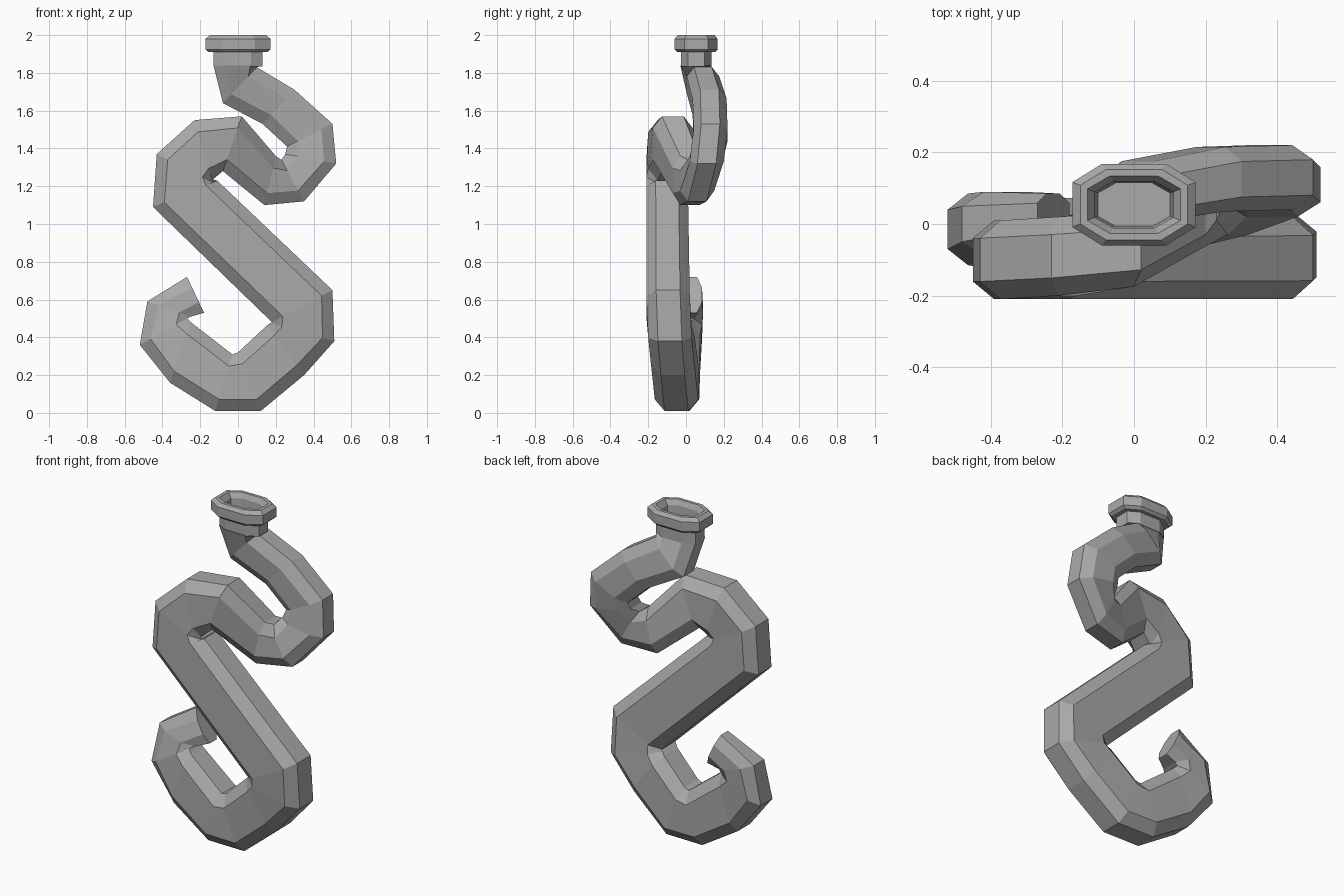
import bpy, bmesh
from mathutils import Vector

cube = bpy.data.objects.get("Cube")
if cube:
    bpy.data.objects.remove(cube)

metal = bpy.data.materials.new("plain grey")
metal.use_nodes = True
GREY = (0.4, 0.4, 0.4, 1)
metal.diffuse_color = GREY
metal.node_tree.nodes["Principled BSDF"].inputs["Base Color"].default_value = GREY


def ring(bm, p, q, y, depth, cut=0.065):
    """Chamfered octagon spanning p to q in the xz plane."""
    p, q = Vector((p[0], y, p[1])), Vector((q[0], y, q[1]))
    span = q - p
    c = min(cut, span.length * 0.3)
    along = span.normalized() * c
    out, flat = Vector((0, depth, 0)), Vector((0, depth * 0.55, 0))
    pts = [p - flat, p + along - out, q - along - out, q - flat,
           q + flat, q - along + out, p + along + out, p + flat]
    return [bm.verts.new(v) for v in pts]


def loft(name, stations):
    """Skin a list of rings and close both ends."""
    bm = bmesh.new()
    rings = [ring(bm, *s) for s in stations]
    for a, b in zip(rings, rings[1:]):
        for i in range(8):
            j = (i + 1) % 8
            bm.faces.new((a[i], a[j], b[j], b[i]))
    bm.faces.new(rings[0][::-1])
    bm.faces.new(rings[-1])
    bmesh.ops.recalc_face_normals(bm, faces=bm.faces)
    mesh = bpy.data.meshes.new(name)
    bm.to_mesh(mesh)
    bm.free()
    mesh.materials.append(metal)
    obj = bpy.data.objects.new(name, mesh)
    bpy.context.collection.objects.link(obj)
    return obj


# Winding pipe: edge point, opposite edge point, depth centre, half depth
loft("winding_pipe", [
    ((-.13, 1.84), (.13, 1.84), .05, .08),
    ((-.08, 1.64), (.10, 1.83), .09, .085),
    ((.13, 1.53), (.30, 1.71), .125, .09),
    ((.26, 1.41), (.50, 1.53), .13, .09),
    ((.25, 1.37), (.52, 1.32), .11, .09),
    ((.23, 1.34), (.35, 1.12), .06, .09),
    ((.20, 1.36), (.14, 1.10), .02, .09),
    ((.02, 1.57), (-.08, 1.28), -.07, .105),
    ((-.23, 1.55), (-.14, 1.23), -.09, .11),
    ((-.43, 1.37), (-.13, 1.22), -.10, .11),
    ((-.45, 1.09), (-.11, 1.23), -.10, .11),
    ((.18, .48), (.50, .65), -.095, .115),
    ((.17, .475), (.51, .38), -.085, .115),
    ((.15, .46), (.35, .20), -.07, .115),
    ((.00, .32), (.12, .01), -.05, .115),
    ((-.03, .31), (-.12, .01), -.045, .115),
    ((-.25, .48), (-.36, .16), -.03, .105),
    ((-.27, .50), (-.52, .36), -.015, .10),
    ((-.25, .51), (-.48, .59), .00, .09),
    ((-.18, .53), (-.27, .72), .025, .06),
])

# Neck, flared rim and hollow mouth: half width, height, half depth
profile = [(.13, 1.835, .08), (.13, 1.91, .08), (.155, 1.91, .10),
           (.172, 1.925, .114), (.172, 1.98, .114), (.15, 2.0, .098),
           (.13, 2.0, .08), (.11, 1.97, .065), (.10, 1.86, .06)]
loft("neck_and_rim", [((-w, z), (w, z), .054, d, w * .48)
                      for w, z, d in profile])
